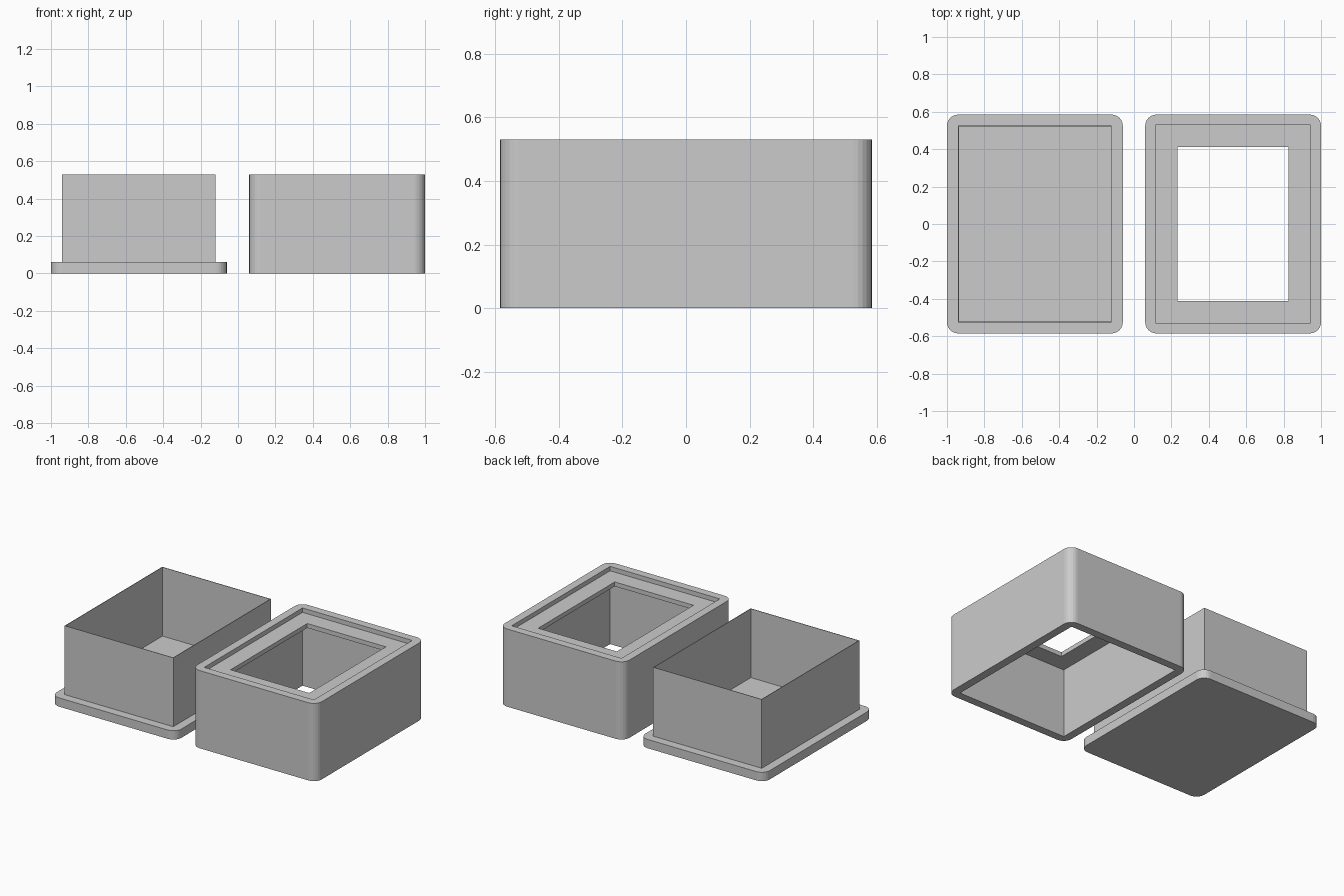
import bpy, bmesh
from math import sin, cos, pi

if "Cube" in bpy.data.objects:
    bpy.data.objects.remove(bpy.data.objects["Cube"])

SEG = 6  # facets per rounded corner


def rect_loop(bm, hx, hy, z, r):
    """Rectangle outline with corner radius r (r = 0 gives sharp corners)."""
    verts = []
    for k, (sx, sy) in enumerate([(1, 1), (-1, 1), (-1, -1), (1, -1)]):
        for i in range(SEG + 1):
            a = (k + i / SEG) * pi / 2
            verts.append(bm.verts.new((sx * (hx - r) + r * cos(a),
                                       sy * (hy - r) + r * sin(a), z)))
    return verts


def shell(name, x, profile, closed):
    """Skin successive rectangle outlines; join last to first, or cap both ends."""
    bm = bmesh.new()
    loops = [rect_loop(bm, *p) for p in profile]
    pairs = list(zip(loops, loops[1:]))
    if closed:
        pairs.append((loops[-1], loops[0]))
    else:
        bm.faces.new(loops[0][::-1])
        bm.faces.new(loops[-1])
    for a, b in pairs:
        n = len(a)
        for i in range(n):
            j = (i + 1) % n
            bm.faces.new((a[i], a[j], b[j], b[i]))
    bmesh.ops.remove_doubles(bm, verts=bm.verts, dist=1e-5)
    bmesh.ops.recalc_face_normals(bm, faces=bm.faces)
    me = bpy.data.meshes.new(name)
    bm.to_mesh(me)
    bm.free()
    ob = bpy.data.objects.new(name, me)
    ob.location.x = x
    bpy.context.collection.objects.link(ob)
    return ob


HX, HY, R = 0.47, 0.585, 0.06   # outer footprint
BASE, TOP = 0.06, 0.53
WALL = 0.004                    # thin sleeve of the box base

# Box base: rounded plate with a thin upright sleeve
shell("box_base", -0.53, [
    (HX, HY, 0, R), (HX, HY, BASE, R),
    (0.41, 0.526, BASE, 0), (0.41, 0.526, TOP, 0),
    (0.41 - WALL, 0.526 - WALL, TOP, 0), (0.41 - WALL, 0.526 - WALL, BASE, 0),
], closed=False)

# Box lid: hollow cover with a recessed top panel and a window
shell("box_lid", 0.53, [
    (HX, HY, 0, R), (HX, HY, TOP, R),
    (0.414, 0.53, TOP, 0), (0.414, 0.53, 0.50, 0),
    (0.297, 0.413, 0.50, 0), (0.297, 0.413, 0.47, 0),
    (0.414, 0.53, 0.47, 0), (0.414, 0.53, 0, 0),
], closed=True)
